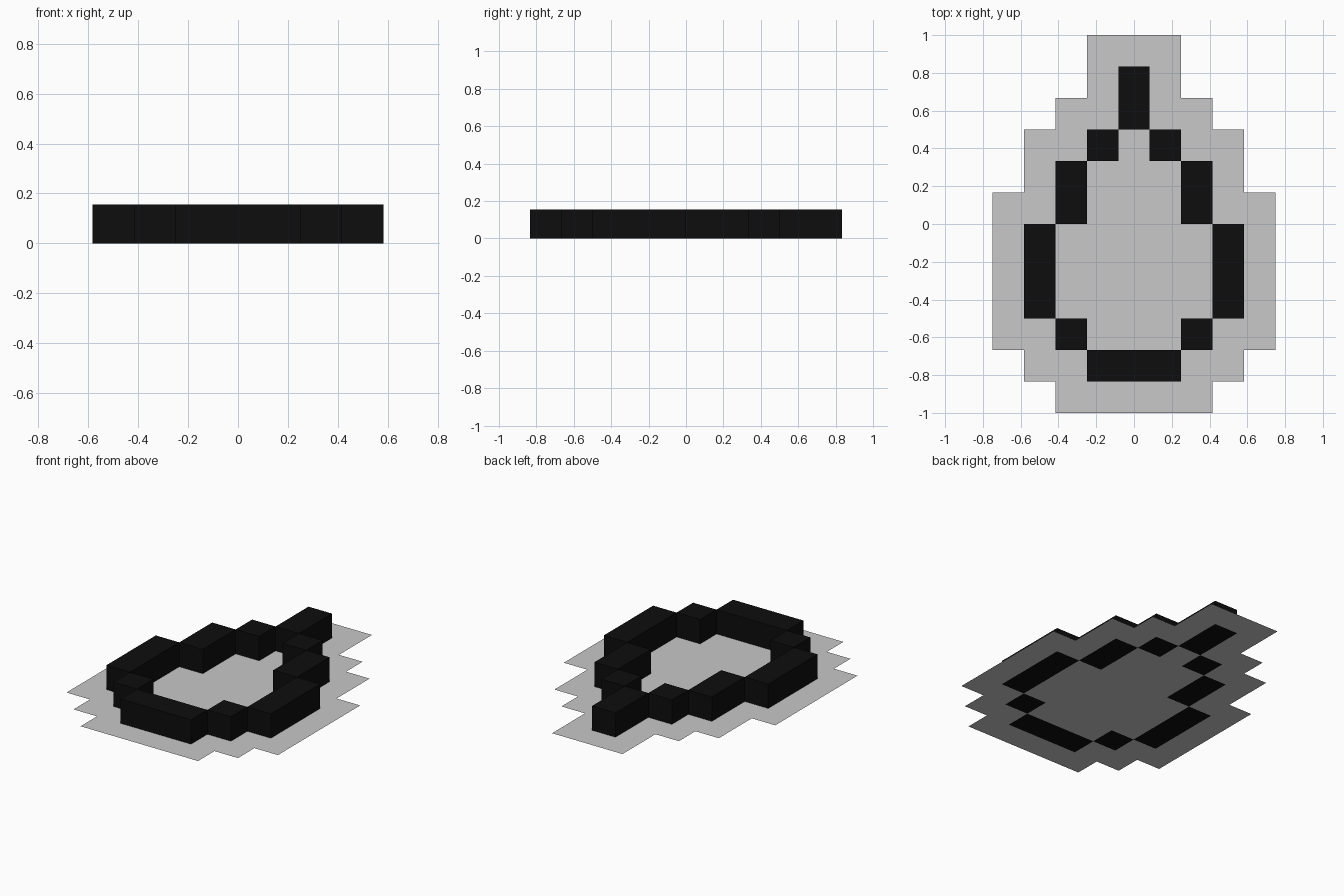
import bpy
import bmesh
from mathutils import Matrix, Vector

if "Cube" in bpy.data.objects:
    bpy.data.objects.remove(bpy.data.objects["Cube"])

CELL = 1 / 6      # side of one grid square
HEIGHT = 0.156    # height of the raised outline


def make_material(name, value):
    mat = bpy.data.materials.new(name)
    mat.use_nodes = True
    color = (value, value, value, 1)
    mat.diffuse_color = color
    mat.node_tree.nodes["Principled BSDF"].inputs["Base Color"].default_value = color
    return mat


def make_object(name, bm, mat):
    mesh = bpy.data.meshes.new(name)
    bm.to_mesh(mesh)
    bm.free()
    mesh.materials.append(mat)
    obj = bpy.data.objects.new(name, mesh)
    bpy.context.collection.objects.link(obj)
    return obj


black = make_material("black", 0.004)
grey = make_material("light grey", 0.58)

# Raised outline runs: name, centre column, half width, first row, end row
runs = [
    ("tip_block", 0, 0.5, 1, 3),
    ("shoulder_block", 1, 0.5, 3, 4),
    ("upper_side_block", 2, 0.5, 4, 6),
    ("lower_side_block", 3, 0.5, 6, 9),
    ("corner_block", 2, 0.5, 9, 10),
    ("bottom_block", 0, 1.5, 10, 11),
]


def add_block(name, column, half, first, end):
    bm = bmesh.new()
    size = Vector((2 * half * CELL, (end - first) * CELL, HEIGHT))
    centre = Vector((column * CELL, 1 - (first + end) / 2 * CELL, HEIGHT / 2))
    bmesh.ops.create_cube(bm, size=1, matrix=Matrix.LocRotScale(centre, None, size))
    make_object(name, bm, black)


for name, column, half, first, end in runs:
    if column == 0:
        add_block(name, column, half, first, end)
    else:
        add_block("left_" + name, column, half, first, end)
        add_block("right_" + name, -column, half, first, end)

# Flat stepped base sheet, left open where the outline passes through it
reach = [1, 1, 2, 3, 3, 4, 4, 4, 4, 4, 3, 2]   # columns each side, per row


def is_outline(column, row):
    return any(abs(abs(column) - c) < half and first <= row < end
               for _, c, half, first, end in runs)


bm = bmesh.new()
for row, width in enumerate(reach):
    for column in range(-width, width + 1):
        if is_outline(column, row):
            continue
        x0, x1 = (column - 0.5) * CELL, (column + 0.5) * CELL
        y1, y0 = 1 - row * CELL, 1 - (row + 1) * CELL
        corners = [(x0, y0), (x1, y0), (x1, y1), (x0, y1)]
        bm.faces.new([bm.verts.new((x, y, 0)) for x, y in corners])
bmesh.ops.remove_doubles(bm, verts=bm.verts, dist=0.001)
make_object("base_sheet", bm, grey)
